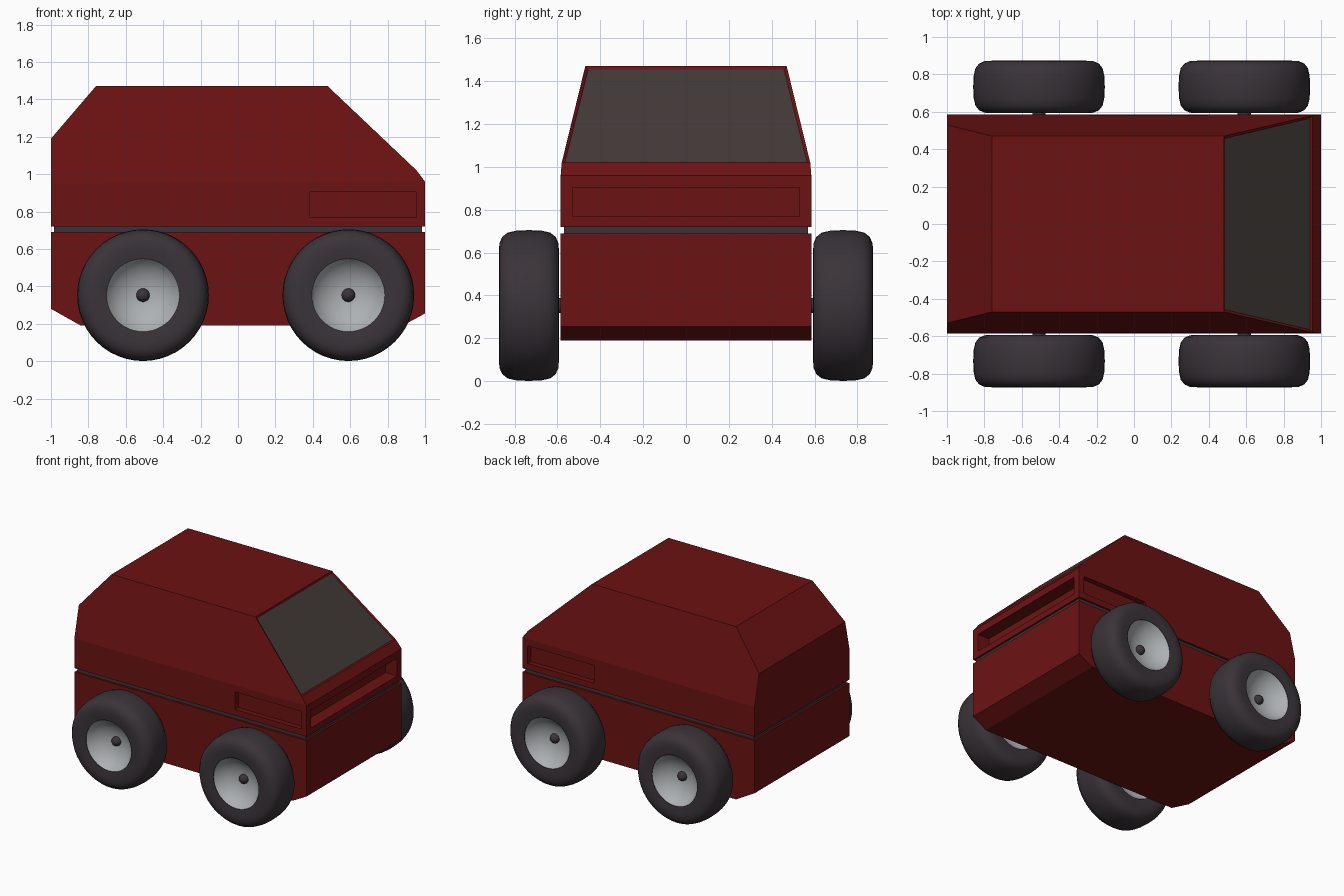
import bpy, bmesh, math
from mathutils import Vector

if "Cube" in bpy.data.objects:
    bpy.data.objects.remove(bpy.data.objects["Cube"])


def material(name, rgb):
    m = bpy.data.materials.new(name)
    m.diffuse_color = (*rgb, 1)
    m.use_nodes = True
    m.node_tree.nodes["Principled BSDF"].inputs["Base Color"].default_value = m.diffuse_color
    return m


RED = material("red_paint", (0.15, 0.006, 0.006))
DARK = material("dark_rubber", (0.043, 0.034, 0.041))
GLASS = material("tinted_glass", (0.055, 0.043, 0.039))
SILVER = material("silver", (0.42, 0.44, 0.45))


def add_object(name, bm, mat):
    me = bpy.data.meshes.new(name)
    bm.to_mesh(me)
    bm.free()
    me.materials.append(mat)
    ob = bpy.data.objects.new(name, me)
    bpy.context.collection.objects.link(ob)
    return ob


def loft(points, sides):
    """Closed shell from a side profile of (x, half width, z), mirrored in y."""
    bm = bmesh.new()
    rows = [[bm.verts.new((x, s * w, z)) for x, w, z in points] for s in (-1, 1)]
    n = len(points)
    strips = []
    for i in range(n):
        j = (i + 1) % n
        strips.append(bm.faces.new((rows[0][i], rows[0][j], rows[1][j], rows[1][i])))
    for row in rows:
        for side in sides:
            bm.faces.new([row[i] for i in side])
    bmesh.ops.recalc_face_normals(bm, faces=bm.faces)
    return bm, strips


def box(name, lo, hi, mat):
    bm = bmesh.new()
    bmesh.ops.create_cube(bm, size=1)
    lo, hi = Vector(lo), Vector(hi)
    for v in bm.verts:
        v.co = Vector([(a + b) / 2 + c * (b - a) for a, b, c in zip(lo, hi, v.co)])
    return add_object(name, bm, mat)


def lathe(name, profile, mat, closed=False, steps=48):
    """Revolve (radius, y) points about the y axis."""
    bm = bmesh.new()
    vs = [bm.verts.new((r, y, 0)) for r, y in profile]
    pairs = list(zip(vs, vs[1:])) + ([(vs[-1], vs[0])] if closed else [])
    edges = [bm.edges.new(p) for p in pairs]
    bmesh.ops.spin(bm, geom=vs + edges, cent=(0, 0, 0), axis=(0, 1, 0),
                   angle=math.tau, steps=steps)
    bmesh.ops.remove_doubles(bm, verts=bm.verts, dist=1e-4)
    bmesh.ops.recalc_face_normals(bm, faces=bm.faces)
    ob = add_object(name, bm, mat)
    bpy.ops.object.select_all(action='DESELECT')
    ob.select_set(True)
    bpy.context.view_layer.objects.active = ob
    bpy.ops.object.shade_smooth_by_angle(angle=math.radians(40))
    return ob


# Lower body
W = 0.585
bm, _ = loft([(-1, W, 0.69), (-1, W, 0.28), (-0.84, W, 0.19),
              (0.88, W, 0.19), (1, W, 0.255), (1, W, 0.69)], [range(6)])
add_object("lower_body", bm, RED)

# Dark seam between the body halves
box("body_seam", (-0.985, -0.57, 0.68), (0.985, 0.57, 0.73), DARK)

# Upper body with tapered cabin and recessed windscreen opening
bm, strips = loft([(-1, W, 0.72), (-1, W, 0.95), (-1, 0.53, 1.19), (-0.76, 0.47, 1.47),
                   (0.48, 0.47, 1.47), (0.955, 0.58, 1.02), (1, W, 0.96), (1, W, 0.72)],
                  [(0, 1, 6, 7), (1, 2, 3, 4, 5, 6)])
screen = strips[4]
bmesh.ops.inset_individual(bm, faces=[screen], thickness=0.02, depth=-0.01)
screen.normal_update()
pane = [v.co + screen.normal * 0.003 for v in screen.verts]
upper = add_object("upper_body", bm, RED)

# Windscreen
bm = bmesh.new()
bm.faces.new([bm.verts.new(p) for p in pane])
add_object("windscreen", bm, GLASS)

# Lamp recesses in the nose and both sides
cuts = [box("nose_cutter", (0.9, -0.53, 0.768), (1.1, 0.53, 0.905), RED)]
for s in (-1, 1):
    y0, y1 = sorted((s * 0.545, s * 0.7))
    cuts.append(box("side_cutter", (0.385, y0, 0.768), (0.955, y1, 0.905), RED))
bpy.context.view_layer.objects.active = upper
for c in cuts:
    c.hide_render = True
    mod = upper.modifiers.new("recess", 'BOOLEAN')
    mod.operation, mod.solver, mod.object = 'DIFFERENCE', 'EXACT', c
    bpy.ops.object.modifier_apply(modifier=mod.name)
for c in cuts:
    bpy.data.objects.remove(c)

# Wheel parts: tyre, dished rim, rounded axle stub (outer side faces -y)
half = [(0.195, 0.133), (0.25, 0.14), (0.29, 0.138), (0.32, 0.125), (0.34, 0.1), (0.349, 0.06)]
tyre_profile = [(r, -d) for r, d in half] + [(0.352, 0)] + [(r, d) for r, d in half[::-1]]
dish = [(0.197, 0.133), (0.178, 0.105), (0.15, 0.078), (0.11, 0.053), (0.06, 0.036), (0, 0.03)]
ball = [(0.036 * math.cos(a), -0.035 - 0.036 * math.sin(a))
        for a in [math.radians(15 * k) for k in range(7)]]
parts = [lathe("tyre", tyre_profile, DARK, closed=True),
         lathe("rim", [(r, -d) for r, d in dish], SILVER),
         lathe("rim_back", dish, SILVER),
         lathe("axle", [(0.036, 0.18)] + ball, DARK, steps=20)]

# Place four wheels, sharing the meshes
for end, x in (("rear", -0.508), ("front", 0.59)):
    for side, s in (("right", -1), ("left", 1)):
        for p in parts:
            ob = p.copy()
            ob.name = f"{end}_{side}_{p.name}"
            ob.location = (x, s * 0.733, 0.353)
            ob.rotation_euler = (0, 0, 0 if s < 0 else math.pi)
            bpy.context.collection.objects.link(ob)
for p in parts:
    bpy.data.objects.remove(p)
